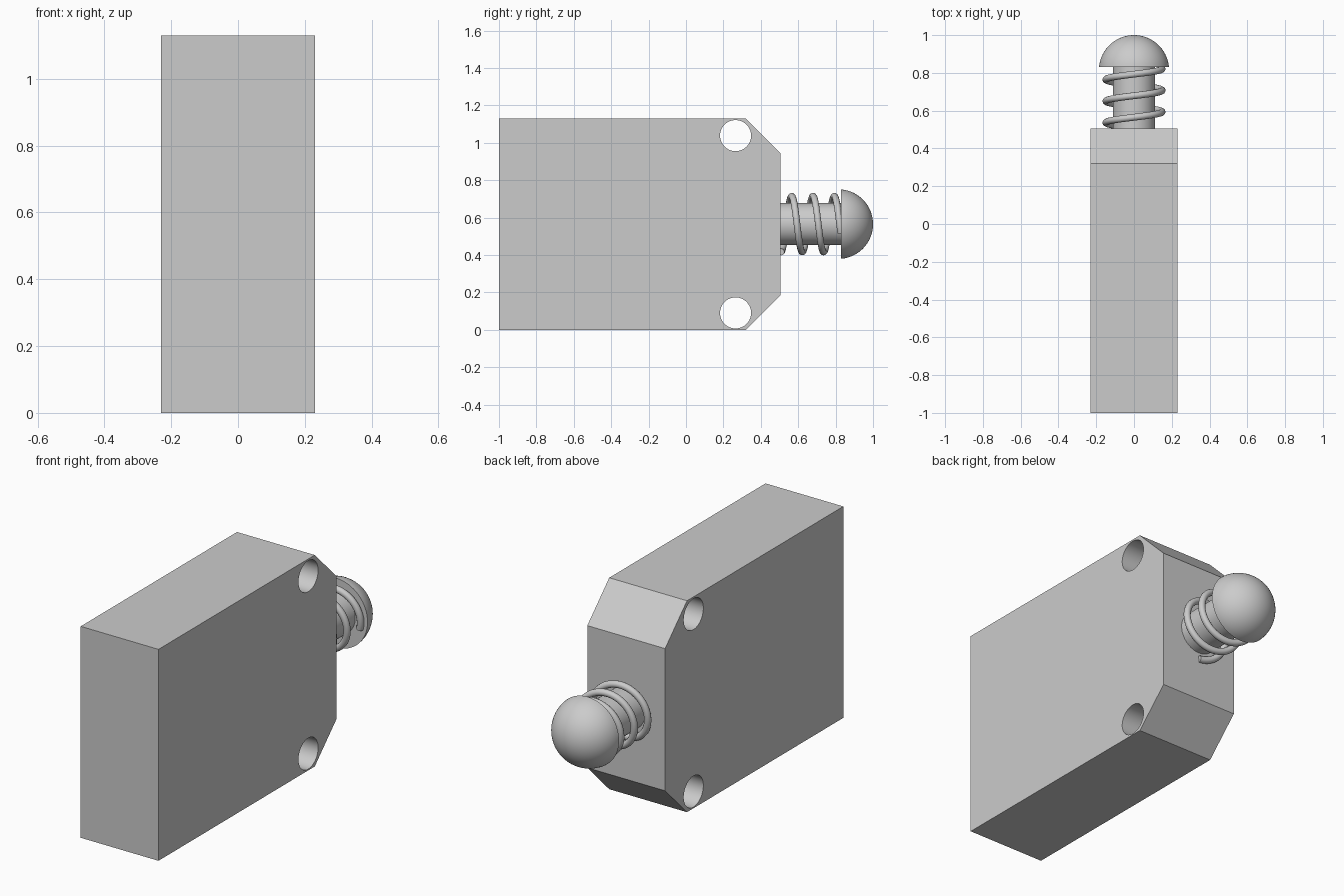
import bpy, bmesh
from math import sin, cos, pi, tau, asin, radians
from mathutils import Vector, Matrix

if "Cube" in bpy.data.objects:
    bpy.data.objects.remove(bpy.data.objects["Cube"], do_unlink=True)

grey = bpy.data.materials.new("plain_grey")
grey.use_nodes = True
grey.diffuse_color = (0.6, 0.6, 0.6, 1)
grey.node_tree.nodes["Principled BSDF"].inputs["Base Color"].default_value = grey.diffuse_color

HALF_WIDTH, HEIGHT, BACK = 0.23, 1.13, 0.505
CHAMFER = 0.185
MID = HEIGHT / 2


def add_object(name, data):
    obj = bpy.data.objects.new(name, data)
    bpy.context.collection.objects.link(obj)
    data.materials.append(grey)
    return obj


def mesh_object(name, bm):
    bmesh.ops.recalc_face_normals(bm, faces=bm.faces)
    mesh = bpy.data.meshes.new(name)
    bm.to_mesh(mesh)
    bm.free()
    return add_object(name, mesh)


def activate(obj):
    bpy.ops.object.select_all(action='DESELECT')
    obj.select_set(True)
    bpy.context.view_layer.objects.active = obj


def smooth(obj):
    activate(obj)
    bpy.ops.object.shade_smooth_by_angle(angle=radians(35))


def lathe(name, profile, steps=64):
    """Spin (radius, y) points about the plunger axis."""
    bm = bmesh.new()
    verts = [bm.verts.new((r, y, MID)) for r, y in profile]
    edges = [bm.edges.new(pair) for pair in zip(verts, verts[1:])]
    bmesh.ops.spin(bm, geom=verts + edges, cent=(0, 0, MID), axis=(0, 1, 0),
                   angle=tau, steps=steps)
    bmesh.ops.remove_doubles(bm, verts=bm.verts, dist=1e-4)
    return mesh_object(name, bm)


# Housing: chamfered side profile extruded across the width
outline = [(-1, 0), (BACK - CHAMFER, 0), (BACK, CHAMFER), (BACK, HEIGHT - CHAMFER),
           (BACK - CHAMFER, HEIGHT), (-1, HEIGHT)]
bm = bmesh.new()
face = bm.faces.new([bm.verts.new((-HALF_WIDTH, y, z)) for y, z in outline])
side = bmesh.ops.extrude_face_region(bm, geom=[face])["geom"]
bmesh.ops.translate(bm, vec=(2 * HALF_WIDTH, 0, 0),
                    verts=[v for v in side if isinstance(v, bmesh.types.BMVert)])
housing = mesh_object("housing", bm)

# Two mounting holes drilled through the housing
bm = bmesh.new()
for z in (0.09, HEIGHT - 0.09 - 0.02 + 0.003 * 6):
    bmesh.ops.create_cone(bm, cap_ends=True, segments=64, radius1=0.083, radius2=0.083, depth=1,
                          matrix=Matrix.Translation((0, 0.265, z)) @ Matrix.Rotation(pi / 2, 4, 'Y'))
cutter = mesh_object("hole_cutter", bm)
cutter.hide_render = True
drill = housing.modifiers.new("mounting_holes", 'BOOLEAN')
drill.operation, drill.solver, drill.object = 'DIFFERENCE', 'EXACT', cutter
activate(housing)
bpy.ops.object.modifier_apply(modifier=drill.name)
bpy.data.objects.remove(cutter, do_unlink=True)
smooth(housing)

# Plunger rod
smooth(lathe("plunger_rod", [(0, 0.49), (0.112, 0.49), (0.112, 0.84), (0, 0.84)]))

# Domed button: shallow spherical cap with a flat underside
base, cap_radius, rim = 0.83, 0.186, 0.185
start = asin(rim / cap_radius)
arc = [start * (1 - i / 20) for i in range(21)]
dome = [(0, base)] + [(cap_radius * sin(a), 1 - cap_radius + cap_radius * cos(a)) for a in arc]
dome[1] = (rim, base)
smooth(lathe("button_dome", dome))

# Coil spring around the rod
curve = bpy.data.curves.new("spring", 'CURVE')
curve.dimensions = '3D'
curve.bevel_depth, curve.bevel_resolution, curve.use_fill_caps = 0.018, 4, True
turns, pitch, radius = 2.8, 0.114, 0.149
count = 160
spline = curve.splines.new('POLY')
spline.points.add(count - 1)
for i, point in enumerate(spline.points):
    t = turns * i / (count - 1) - 0.5
    point.co = (radius * sin(tau * t), 0.565 + pitch * t, MID + radius * cos(tau * t), 1)
spring = add_object("spring", curve)
activate(spring)
bpy.ops.object.convert(target='MESH')
smooth(bpy.context.view_layer.objects.active)
